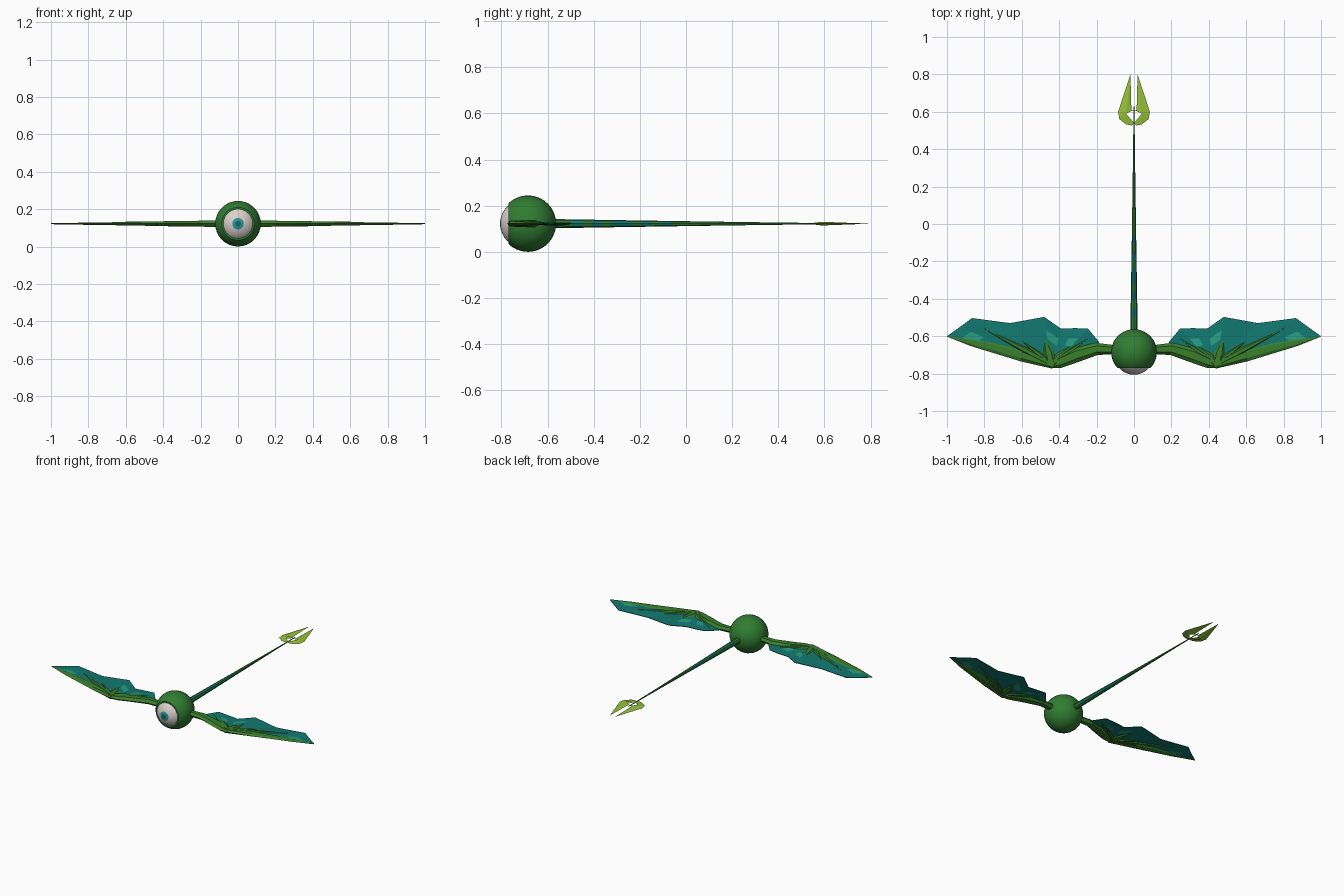
import bpy, bmesh, math

if "Cube" in bpy.data.objects:
    bpy.data.objects.remove(bpy.data.objects["Cube"])

CZ = 0.122          # height of the whole body axis
HY, HR = -0.685, 0.122  # head centre and radius


def mat(name, rgb):
    m = bpy.data.materials.new(name)
    m.diffuse_color = (*rgb, 1)
    m.use_nodes = True
    m.node_tree.nodes["Principled BSDF"].inputs["Base Color"].default_value = m.diffuse_color
    return m


GREEN = mat("body green", (0.03, 0.20, 0.032))
BONE = mat("wing bone green", (0.042, 0.21, 0.025))
TEAL = mat("membrane teal", (0.006, 0.19, 0.165))
LIGHT = mat("pale teal", (0.02, 0.34, 0.22))
LIME = mat("lime", (0.30, 0.54, 0.04))
WHITE = mat("eye white", (0.72, 0.64, 0.61))
IRIS = mat("iris teal", (0.02, 0.33, 0.31))
PUPIL = mat("pupil dark teal", (0.006, 0.15, 0.17))


def finish(name, bm, mats, smooth=False, mirror=False, thick=0):
    bmesh.ops.recalc_face_normals(bm, faces=bm.faces)
    me = bpy.data.meshes.new(name)
    bm.to_mesh(me)
    bm.free()
    for m in mats:
        me.materials.append(m)
    ob = bpy.data.objects.new(name, me)
    bpy.context.collection.objects.link(ob)
    if thick:
        s = ob.modifiers.new("thickness", 'SOLIDIFY')
        s.thickness, s.offset = thick, 0
    if mirror:
        ob.modifiers.new("mirror", 'MIRROR')
    if smooth:
        bpy.context.view_layer.objects.active = ob
        ob.select_set(True)
        bpy.ops.object.shade_smooth_by_angle(angle=math.radians(40))
        ob.select_set(False)
    return ob


def lathe(name, profile, seg, mats, rule, smooth=True):
    """Spin (radius, y) points round the y axis; rule(ring) picks the material."""
    bm = bmesh.new()
    rings = []
    for r, y in profile:
        if r < 1e-5:
            rings.append([bm.verts.new((0, y, CZ))] * seg)
        else:
            rings.append([bm.verts.new((r * math.cos(a), y, CZ + r * math.sin(a)))
                          for a in (2 * math.pi * k / seg for k in range(seg))])
    for i, (a, b) in enumerate(zip(rings, rings[1:])):
        for k in range(seg):
            n = (k + 1) % seg
            vs = list(dict.fromkeys((a[k], a[n], b[n], b[k])))
            bm.faces.new(vs).material_index = rule(i)
    return finish(name, bm, mats, smooth)


def blade(name, pts, material):
    """Flattened six-sided bone along (x, y, z, width, thickness) points, mirrored."""
    bm = bmesh.new()
    rings = []
    for i, (x, y, z, w, t) in enumerate(pts):
        p, q = pts[max(i - 1, 0)], pts[min(i + 1, len(pts) - 1)]
        dx, dy = q[0] - p[0], q[1] - p[1]
        l = math.hypot(dx, dy)
        nx, ny = -dy / l, dx / l
        ring = [(-.5, 0), (-.25, .5), (.25, .5), (.5, 0), (.25, -.5), (-.25, -.5)]
        rings.append([bm.verts.new((x + nx * w * u, y + ny * w * u, CZ + z + t * v))
                      for u, v in ring])
    for a, b in zip(rings, rings[1:]):
        for k in range(6):
            n = (k + 1) % 6
            bm.faces.new((a[k], a[n], b[n], b[k]))
    bm.faces.new(rings[0])
    bm.faces.new(rings[-1])
    return finish(name, bm, [material], mirror=True)


# Head: sphere cut flat at the front
cut = math.acos(0.085 / HR)
prof = [(HR * math.sin(a), HY + HR * math.cos(a))
        for a in ((math.pi - cut) * i / 20 for i in range(21))]
prof[0] = (0, HY + HR)
lathe("head", prof + [(0, HY - 0.085)], 32, [GREEN], lambda i: 0)

# Eyeball: shallow dome with iris and pupil rings
R = 0.104
radii = [0.079, 0.07, 0.06, 0.046, 0.031, 0.016, 0]
dome = [(r, -0.806 + R - math.sqrt(R * R - r * r)) for r in radii]
lathe("eyeball", dome, 24, [WHITE, IRIS, PUPIL],
      lambda i: 0 if i < 4 else i - 3)

# Tail: long taper, banded near the body
tail = []
N = 28
for i in range(N + 1):
    y = -0.58 + 1.2 * i / N
    t = i / N
    tail.append((0.0175 * (1 - t) ** 1.15 + 0.0025, y))
tail.append((0, 0.635))
lathe("tail", tail, 8, [GREEN, TEAL],
      lambda i: 1 if i in (2, 4, 6, 7, 9, 11) else 0)

# Tail fork: two ridged prongs
bm = bmesh.new()
outline = [(0, .54), (.012, .527), (.04, .532), (.078, .56), (.085, .60),
           (.019, .80), (.014, .61), (0, .61)]
rim = [bm.verts.new((x, y, CZ)) for x, y in outline]
for s in (-1, 1):
    ridge = bm.verts.new((.042, .59, CZ + s * 0.008))
    for k, v in enumerate(rim[:-1]):
        bm.faces.new((v, rim[k + 1], ridge))
finish("tail_fork", bm, [LIME], mirror=True)

# Wing membrane: pleated fan spreading from the wrist
wrist = (0.44, -0.765, 0.004)
edge = [(1.0, -.60, 0), (.93, -.55, -.002), (.866, -.503, 0), (.663, -.53, -.006),
        (.48, -.497, .002), (.39, -.56, -.008), (.315, -.557, -.004),
        (.246, -.56, .002), (.187, -.63, -.004), (.19, -.685, 0)]
steps = (0.55, 0.74, 0.88, 1.0)
pale = {(6, 1), (0, 2), (4, 1)}  # (fan slice, band) patches
bm = bmesh.new()
hub = bm.verts.new((wrist[0], wrist[1], CZ + wrist[2]))
cols = [[bm.verts.new((wrist[0] + (x - wrist[0]) * t, wrist[1] + (y - wrist[1]) * t,
                       CZ + wrist[2] + (z - wrist[2]) * t)) for t in steps]
        for x, y, z in edge]
for k, (a, b) in enumerate(zip(cols, cols[1:])):
    bm.faces.new((hub, a[0], b[0]))
    for j in range(3):
        f = bm.faces.new((a[j], a[j + 1], b[j + 1], b[j]))
        f.material_index = 1 if (k, j + 1) in pale else 0
finish("wing_membrane", bm, [TEAL, LIGHT], mirror=True, thick=0.004)

# Wing arm from the head to the wrist
blade("wing_arm", [(.09, -.672, 0, .045, .034), (.20, -.668, 0, .066, .032),
                   (.31, -.700, 0, .080, .029), (.40, -.738, 0, .066, .026),
                   (.455, -.757, 0, .030, .018)], BONE)

# Leading finger out to the wing tip
blade("wing_leading_finger", [(.43, -.757, 0, .035, .024), (.60, -.702, 0, .066, .018),
                              (.75, -.660, 0, .058, .013), (.866, -.634, 0, .040, .010),
                              (1.0, -.600, 0, .004, .005)], BONE)

# Tapered inner fingers radiating from the wrist
fingers = {"outer": (.80, -.560, .036), "middle": (.48, -.605, .058),
           "gap": (.60, -.625, .030), "inner": (.325, -.645, .050),
           "root": (.25, -.615, .034)}
for name, (x, y, w) in fingers.items():
    mx, my = .44 + (x - .44) * .4, -.75 + (y + .75) * .4
    blade("wing_finger_" + name, [(.44, -.75, .002, w * .8, .022),
                                  (mx, my, .002, w, .018),
                                  (x, y, 0, .003, .006)], BONE)
